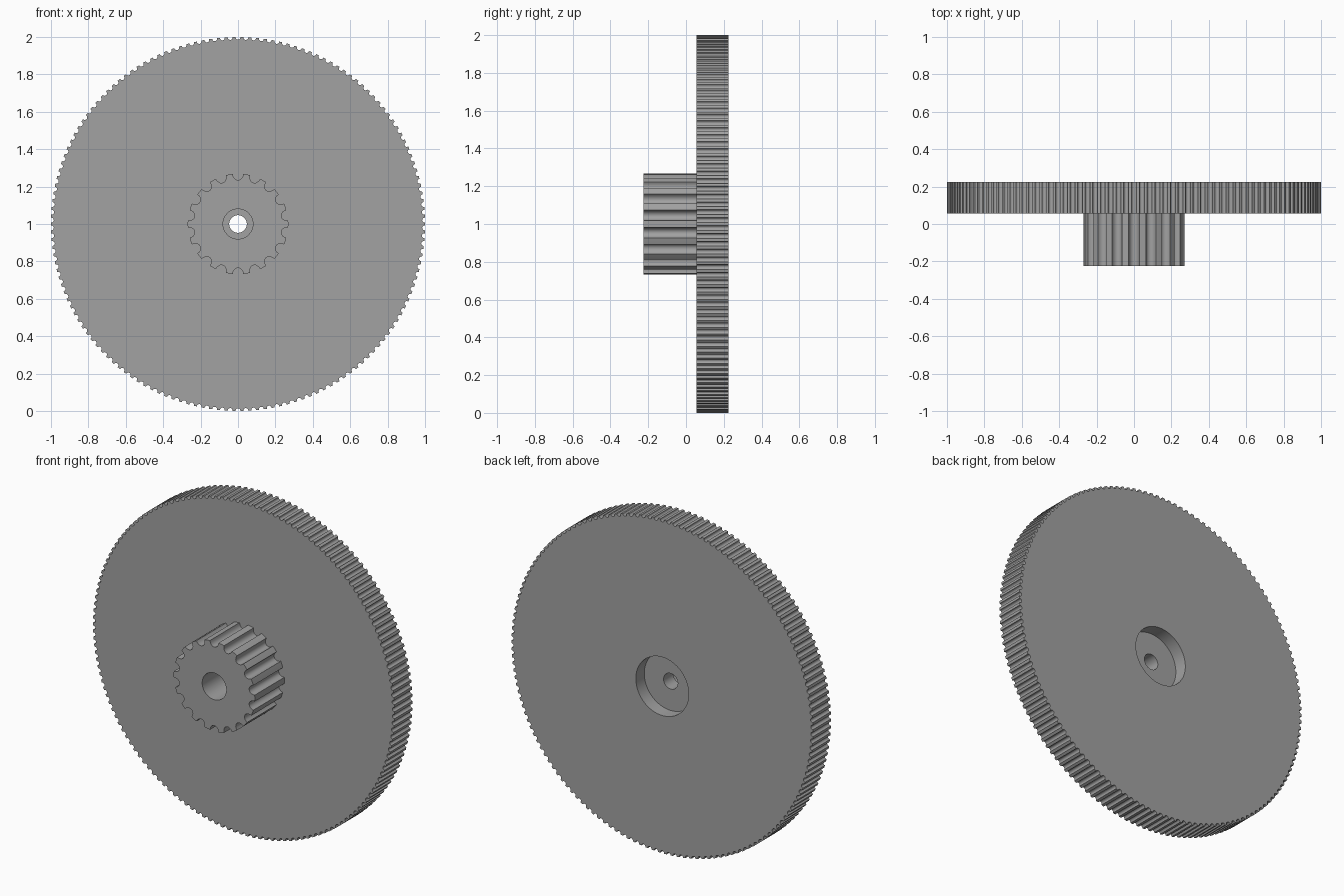
import bpy
import bmesh
from math import sin, cos, pi, radians

if "Cube" in bpy.data.objects:
    bpy.data.objects.remove(bpy.data.objects["Cube"], do_unlink=True)

AXIS_Z = 1.0
FRONT, STEP, BACK = -0.225, 0.055, 0.225

grey = bpy.data.materials.new("mid_grey")
grey.use_nodes = True
grey.diffuse_color = (0.36, 0.36, 0.36, 1)
grey.node_tree.nodes["Principled BSDF"].inputs["Base Color"].default_value = (0.36, 0.36, 0.36, 1)


def toothed_outline(radius, teeth, depth, groove_share, steps=10):
    """Polar outline (angle, radius) with a round groove centred on each pitch."""
    pitch = 2 * pi / teeth
    half_groove = pitch * groove_share / 2
    points = []
    for tooth in range(teeth):
        centre = tooth * pitch + pi / 2
        for i in range(steps + 1):
            t = pi * i / steps
            dip = depth * max(sin(t), 0) ** 0.85
            points.append((centre - half_groove * cos(t), radius - dip))
        points.append((centre + pitch / 2, radius))
    return points


def circle_like(outline, radius):
    return [(angle, radius) for angle, _ in outline]


def loft(name, sections, closed):
    """Join rings (outline, y) one after another into a hollow part."""
    bm = bmesh.new()
    rings = [[bm.verts.new((r * cos(a), y, AXIS_Z + r * sin(a))) for a, r in outline]
             for outline, y in sections]
    pairs = list(zip(rings, rings[1:]))
    if closed:
        pairs.append((rings[-1], rings[0]))
    for first, second in pairs:
        for i in range(len(first)):
            j = (i + 1) % len(first)
            bm.faces.new((first[i], first[j], second[j], second[i]))
    bmesh.ops.recalc_face_normals(bm, faces=bm.faces)
    mesh = bpy.data.meshes.new(name)
    bm.to_mesh(mesh)
    bm.free()
    mesh.materials.append(grey)
    obj = bpy.data.objects.new(name, mesh)
    bpy.context.collection.objects.link(obj)
    bpy.ops.object.select_all(action="DESELECT")
    obj.select_set(True)
    bpy.context.view_layer.objects.active = obj
    bpy.ops.object.shade_smooth_by_angle(angle=radians(35))
    return obj


# Large fine-toothed wheel with a round recess in the back and a shaft hole
rim = toothed_outline(1.0, 150, 0.015, 0.62, steps=8)
recess = circle_like(rim, 0.175)
shaft = circle_like(rim, 0.047)
RECESS_FLOOR = 0.145
loft("large_wheel", [(rim, STEP), (rim, BACK), (recess, BACK), (recess, RECESS_FLOOR),
                     (shaft, RECESS_FLOOR), (shaft, STEP)], closed=True)

# Small coarse-toothed pulley with a wider bore, open where it meets the wheel
cog = toothed_outline(0.269, 18, 0.034, 0.6)
bore = circle_like(cog, 0.08)
loft("small_pulley", [(cog, STEP), (cog, FRONT), (bore, FRONT), (bore, STEP)], closed=False)
